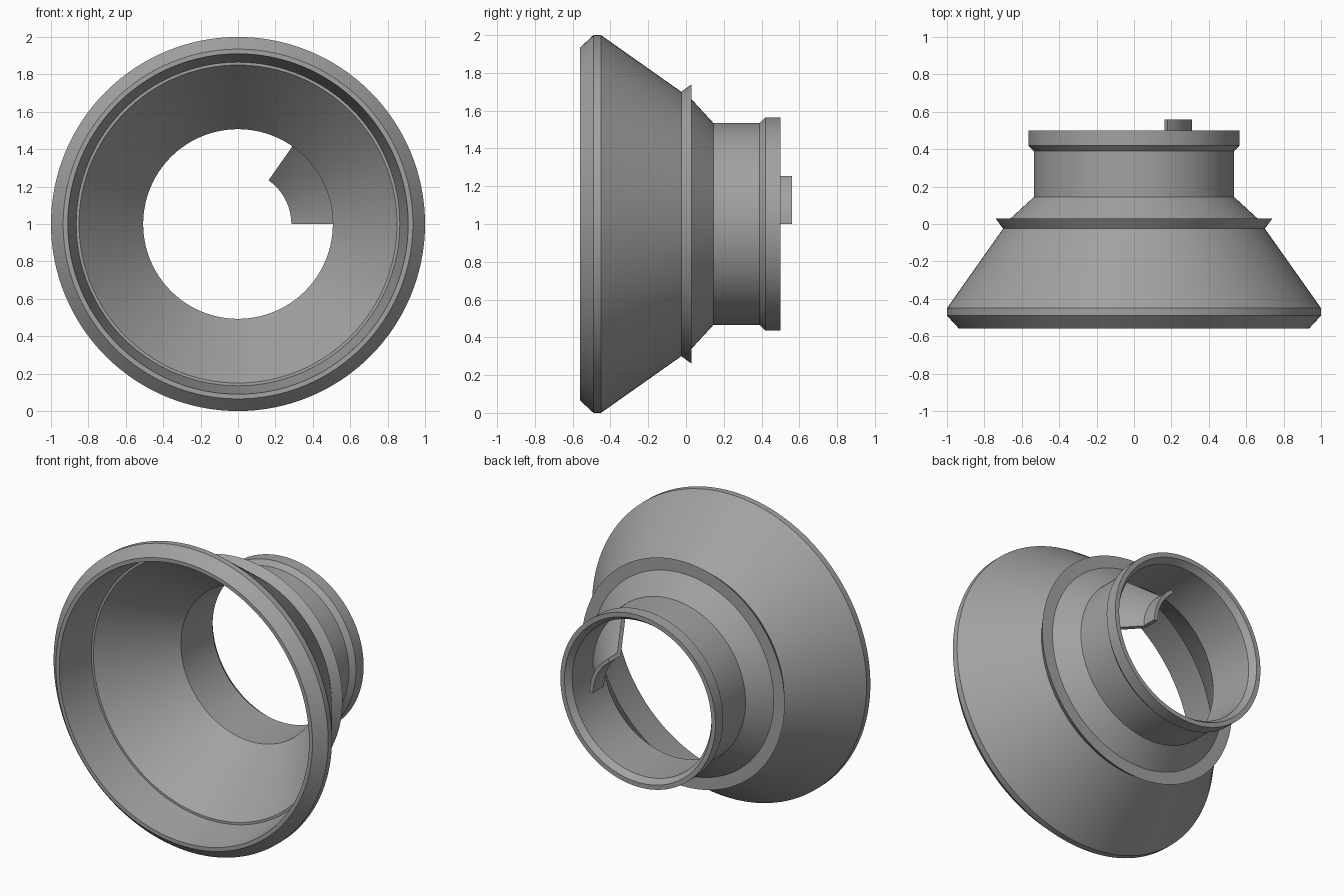
import bpy, bmesh, math

if "Cube" in bpy.data.objects:
    bpy.data.objects.remove(bpy.data.objects["Cube"])

grey = bpy.data.materials.new("plain_grey")
grey.diffuse_color = (0.36, 0.36, 0.36, 1)
grey.use_nodes = True
grey.node_tree.nodes["Principled BSDF"].inputs["Base Color"].default_value = grey.diffuse_color


def revolve(name, profile, segments, sweep=360):
    """Sweep a closed (y, radius) profile around the y axis at height 1."""
    bm = bmesh.new()
    full = sweep == 360
    rings = []
    for i in range(segments if full else segments + 1):
        a = math.radians(sweep) * i / segments
        rings.append([bm.verts.new((r * math.cos(a), y, 1 + r * math.sin(a)))
                      for y, r in profile])
    n = len(profile)
    for i in range(segments):
        a, b = rings[i], rings[(i + 1) % len(rings)]
        for j in range(n):
            k = (j + 1) % n
            bm.faces.new((a[j], a[k], b[k], b[j]))
    if not full:
        bm.faces.new(rings[0])
        bm.faces.new(rings[-1])
    bmesh.ops.recalc_face_normals(bm, faces=bm.faces)
    mesh = bpy.data.meshes.new(name)
    bm.to_mesh(mesh)
    bm.free()
    mesh.materials.append(grey)
    obj = bpy.data.objects.new(name, mesh)
    bpy.context.collection.objects.link(obj)
    bpy.ops.object.select_all(action='DESELECT')
    obj.select_set(True)
    bpy.context.view_layer.objects.active = obj
    bpy.ops.object.shade_smooth_by_angle(angle=math.radians(20))
    return obj


# Hollow funnel: outside from front rim to back collar, then back through the bore
revolve("funnel_body", [
    (-0.56, 0.935), (-0.49, 1.0), (-0.45, 1.0),      # chamfered front rim
    (-0.025, 0.70), (0.03, 0.74), (0.03, 0.66),      # cone and flared ridge
    (0.145, 0.535), (0.39, 0.535),                   # neck
    (0.42, 0.565), (0.50, 0.565),                    # back collar
    (0.50, 0.535), (0.46, 0.507),                    # collar inner chamfer
    (0.13, 0.507), (-0.29, 0.85),                    # bore and inner cone
    (-0.29, 0.865), (-0.56, 0.91),                   # ledge and mouth wall
], 128)

# Sloping tab inside the bore, ending in a thin curved lip
revolve("inner_tab", [
    (0.235, 0.515), (0.46, 0.31), (0.56, 0.31),
    (0.56, 0.285), (0.445, 0.285), (0.195, 0.515),
], 20, 55)
